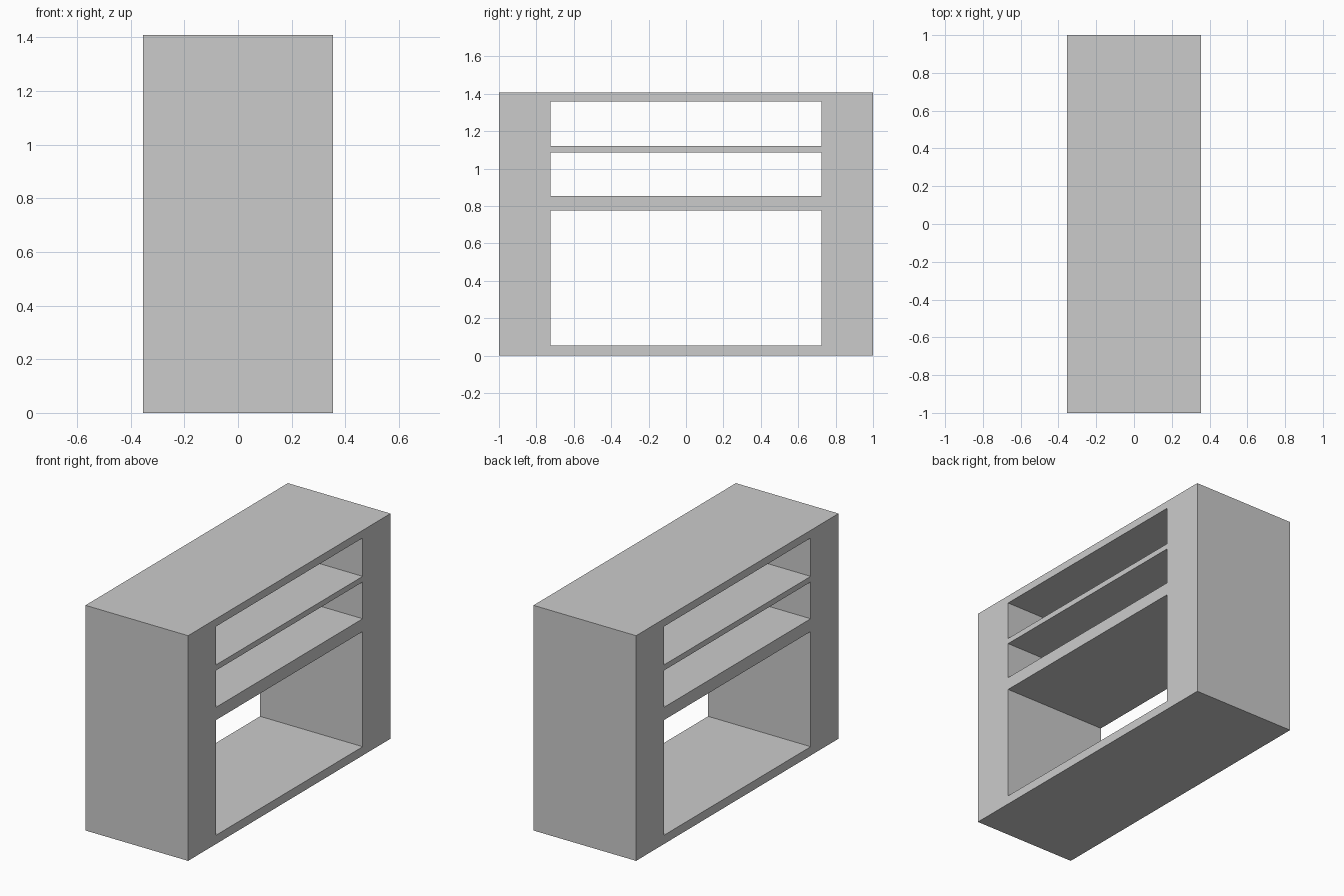
import bpy, bmesh

if "Cube" in bpy.data.objects:
    bpy.data.objects.remove(bpy.data.objects["Cube"])

HALF_DEPTH = 0.355
ys = [-1.0, -0.725, 0.725, 1.0]
zs = [0.0, 0.055, 0.775, 0.855, 1.085, 1.12, 1.36, 1.408]
openings = {(1, 1), (1, 3), (1, 5)}   # (column, row) cells left open

# Shelf unit profile: a panel of cells with three openings
bm = bmesh.new()
grid = [[bm.verts.new((-HALF_DEPTH, y, z)) for z in zs] for y in ys]
for i in range(len(ys) - 1):
    for j in range(len(zs) - 1):
        if (i, j) not in openings:
            bm.faces.new((grid[i][j], grid[i + 1][j], grid[i + 1][j + 1], grid[i][j + 1]))

# Extrude the profile through the full depth, keeping the back face
ext = bmesh.ops.extrude_face_region(bm, geom=bm.faces[:], use_keep_orig=True)
moved = [v for v in ext["geom"] if isinstance(v, bmesh.types.BMVert)]
bmesh.ops.translate(bm, verts=moved, vec=(2 * HALF_DEPTH, 0, 0))
bmesh.ops.recalc_face_normals(bm, faces=bm.faces[:])

mesh = bpy.data.meshes.new("shelf_unit")
bm.to_mesh(mesh)
bm.free()
bpy.context.collection.objects.link(bpy.data.objects.new("shelf_unit", mesh))
